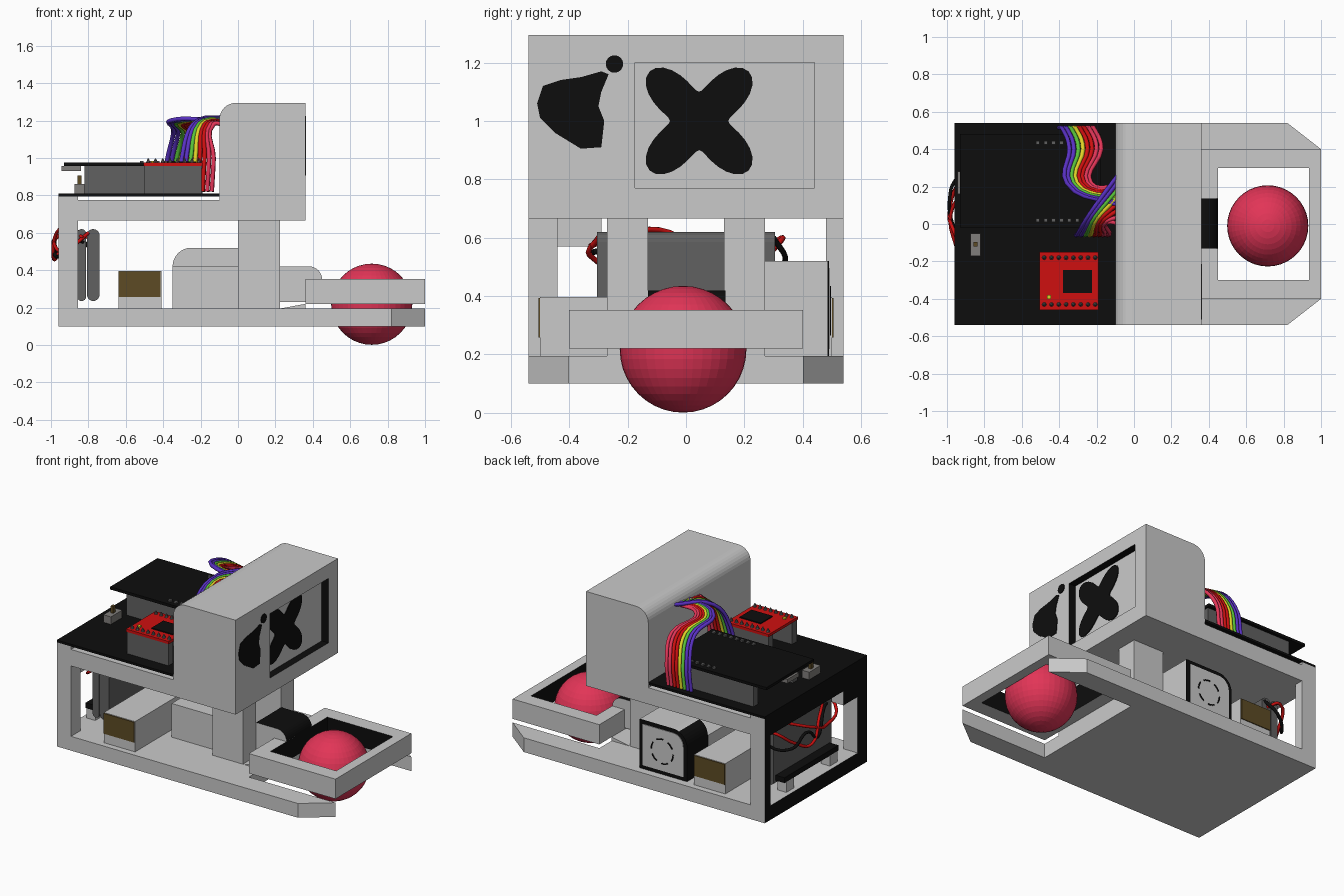
import bpy, bmesh, math
from mathutils import Vector

if "Cube" in bpy.data.objects:
    bpy.data.objects.remove(bpy.data.objects["Cube"])

def material(name, r, g, b):
    m = bpy.data.materials.new(name)
    m.diffuse_color = (r, g, b, 1)
    m.use_nodes = True
    m.node_tree.nodes["Principled BSDF"].inputs["Base Color"].default_value = m.diffuse_color
    return m

GRAY = material("light gray", .59, .59, .59)
BLACK = material("black", .004, .004, .004)
DARK = material("dark gray", .12, .12, .12)
MID = material("mid gray", .22, .21, .2)
BROWN = material("brown", .11, .07, .018)
CRIMSON = material("crimson", .76, .035, .095)
RED = material("board red", .62, .005, .005)
PURPLE = material("purple", .1, .03, .55)
GREEN = material("green", .1, .55, .04)
YELLOW = material("yellow", .75, .65, .02)

MAP = {'x': lambda a, b, c: (c, a, b), 'y': lambda a, b, c: (a, c, b), 'z': lambda a, b, c: (a, b, c)}

def finish(name, bm, mats, rule=None):
    bmesh.ops.recalc_face_normals(bm, faces=bm.faces)
    bm.normal_update()
    if rule:
        for f in bm.faces:
            f.material_index = 1 if rule(f.normal, f.calc_center_median()) else 0
    me = bpy.data.meshes.new(name)
    bm.to_mesh(me)
    bm.free()
    for m in mats:
        me.materials.append(m)
    ob = bpy.data.objects.new(name, me)
    bpy.context.collection.objects.link(ob)
    return ob

def prism(name, pts, axis, lo, hi, mat=GRAY, rule=None):
    """Extrude a flat outline along an axis; faces meeting the rule turn black."""
    bm = bmesh.new()
    a = [bm.verts.new(MAP[axis](p, q, lo)) for p, q in pts]
    b = [bm.verts.new(MAP[axis](p, q, hi)) for p, q in pts]
    bm.faces.new(a)
    bm.faces.new(b)
    for i in range(len(pts)):
        j = (i + 1) % len(pts)
        bm.faces.new((a[i], a[j], b[j], b[i]))
    return finish(name, bm, [mat, BLACK], rule)

def rect(a0, a1, b0, b1):
    return [(a0, b0), (a1, b0), (a1, b1), (a0, b1)]

def box(name, x0, x1, y0, y1, z0, z1, mat=GRAY, rule=None):
    return prism(name, rect(x0, x1, y0, y1), 'z', z0, z1, mat, rule)

def ring(name, outer, inner, axis, lo, hi):
    """Rectangular frame with black inner walls."""
    bm = bmesh.new()
    o, p, q, r = [[bm.verts.new(MAP[axis](*v, h)) for v in rc]
                  for rc, h in ((outer, lo), (outer, hi), (inner, lo), (inner, hi))]
    walls = []
    for i in range(4):
        j = (i + 1) % 4
        for s, t in ((o, p), (p, r), (o, q)):
            bm.faces.new((s[i], s[j], t[j], t[i]))
        walls.append(bm.faces.new((q[i], q[j], r[j], r[i])))
    for f in walls:
        f.material_index = 1
    return finish(name, bm, [GRAY, BLACK])

def arc(cx, cy, r, a0, a1, n=8):
    return [(cx + r * math.cos(math.radians(a0 + (a1 - a0) * i / n)),
             cy + r * math.sin(math.radians(a0 + (a1 - a0) * i / n))) for i in range(n + 1)]

def wire(name, pts, mat, radius=.012):
    cu = bpy.data.curves.new(name, 'CURVE')
    cu.dimensions = '3D'
    cu.bevel_depth, cu.bevel_resolution, cu.resolution_u = radius, 1, 5
    cu.use_fill_caps = True
    sp = cu.splines.new('BEZIER')
    sp.bezier_points.add(len(pts) - 1)
    for bp, co in zip(sp.bezier_points, pts):
        bp.co = Vector(co)
        bp.handle_left_type = bp.handle_right_type = 'AUTO'
    cu.materials.append(mat)
    ob = bpy.data.objects.new(name, cu)
    bpy.context.collection.objects.link(ob)
    bpy.ops.object.select_all(action='DESELECT')
    ob.select_set(True)
    bpy.context.view_layer.objects.active = ob
    bpy.ops.object.convert(target='MESH')

rear = lambda n, c: n.x < -.9 and c.x < -.95

# chassis: forked base plate, rear posts, roof slab
prism("base_plate", [(-.96, -.54), (.82, -.54), (1, -.4), (.36, -.4), (.36, .4), (1, .4), (.82, .54), (-.96, .54)],
      'z', .10, .195, GRAY, rear)
box("rear_post_front", -.96, -.855, -.54, -.44, .195, .795, GRAY, rear)
box("rear_post_back", -.96, -.855, .48, .54, .195, .795, GRAY, rear)
box("rear_header", -.96, -.855, -.44, .48, .665, .795, GRAY, rear)
box("rear_corner_filler", -.96, -.87, -.44, -.29, .57, .665, GRAY, rear)
box("roof_slab", -.855, -.10, -.54, .54, .665, .775)
for s, n in ((-1, "front"), (1, "back")):
    box("pillar_" + n, 0, .225, min(s * .13, s * .27), max(s * .13, s * .27), .195, .665)

# head with recessed screen
prism("head", [(.31, .665), (.31, 1.295), *arc(-.01, 1.205, .09, 90, 180), (-.10, .665)], 'y', -.54, .54)
ring("screen_bezel", rect(-.54, .54, .665, 1.295), rect(-.175, .44, .77, 1.2), 'x', .31, .36)
cross = []
for i in range(64):
    t = 2 * math.pi * i / 64
    r = .17 + .07 * math.cos(4 * (t - math.pi / 4))
    cross.append((.045 + r * math.cos(t), 1.0 + r * math.sin(t)))
prism("screen_cross", cross, 'x', .309, .315, BLACK)
prism("dark_patch", [(-.51, 1.06), (-.49, 1.12), (-.43, 1.14), (-.36, 1.15), (-.29, 1.17), (-.265, 1.16), (-.29, 1.1),
                     (-.30, 1.05), (-.28, 1.0), (-.29, .91), (-.36, .905), (-.45, .96), (-.50, 1.01)],
      'x', .358, .364, BLACK)
prism("dark_spot", arc(-.245, 1.195, .03, 0, 345, 15), 'x', .358, .364, BLACK)

# ball tray, ramp, guard and ball
ring("ball_tray", rect(.36, 1, -.4, .4), rect(.45, .935, -.3, .3), 'z', .22, .352)
prism("tray_ramp", [(.225, .195), (.36, .195), (.36, .22)], 'y', -.27, .27)
prism("intake_guard", [(.225, .23), (.45, .23), *arc(.38, .35, .07, 0, 90), (.225, .42)], 'y', -.13, .135,
      GRAY, lambda n, c: abs(n.y) < .5)
bm = bmesh.new()
bmesh.ops.create_uvsphere(bm, u_segments=40, v_segments=20, radius=.217)
bmesh.ops.translate(bm, verts=bm.verts, vec=(.715, -.01, .218))
finish("ball", bm, [CRIMSON])

# inner machinery
box("center_block", -.35, 0, -.2, .26, .195, .42)
box("motor_block", -.64, -.41, -.5, .5, .195, .397)
for s, n in ((-1, "front"), (1, "back")):
    box("motor_face_" + n, -.64, -.415, s * .502 - .004, s * .502 + .004, .258, .394, BROWN)

def cover_outline(d):
    return [(-d, .195 + d), (-d, .52 - d), *arc(-.25, .42, .1 - d, 90, 180), (-.35 + d, .195 + d)]

prism("side_cover", cover_outline(0), 'y', .27, .485, GRAY, lambda n, c: n.x < -.3)
prism("side_cover_rim", cover_outline(0), 'y', .485, .489, BLACK)
prism("side_cover_panel", cover_outline(.025), 'y', .488, .493, GRAY)
for k in range(6):
    a = 60 * k
    prism("cover_mark", arc(-.17, .35, .085, a, a + 35, 4) + arc(-.17, .35, .077, a + 35, a, 4), 'y', .492, .497, BLACK)

for k, (x0, x1) in enumerate(((-.86, -.812), (-.808, -.74))):
    r, c = (x1 - x0) / 2, (x0 + x1) / 2
    prism("battery_cell_%d" % k, arc(c, .62 - r, r, 0, 180) + arc(c, .235 + r, r, 180, 360), 'y', -.305, .305, DARK)
box("rear_connector", -.93, -.865, -.28, .29, .265, .30, BLACK)
for y in (-.23, .23):
    box("connector_foot", -.93, -.865, y - .04, y + .04, .195, .265)
wire("battery_wire_red", [(-.78, .3, .56), (-.86, .33, .6), (-.95, .2, .5), (-.985, .08, .46), (-.97, -.02, .6),
                          (-.88, -.2, .62), (-.83, -.33, .57)], RED, .01)
wire("battery_wire_red_low", [(-.8, -.3, .6), (-.87, -.33, .54), (-.95, -.12, .5), (-.98, .05, .56), (-.9, .2, .62)], RED, .01)
wire("battery_wire_black", [(-.76, .3, .6), (-.83, .34, .52), (-.95, .24, .48), (-.985, .14, .56), (-.97, .0, .47),
                            (-.88, -.2, .57), (-.83, -.32, .55)], BLACK, .01)

# circuit boards on top
box("main_board", -.96, -.10, -.54, .54, .795, .81, BLACK)
box("controller_board", -.93, -.18, -.02, .48, .957, .975, BLACK)
for y in (.02, .435):
    box("controller_header", -.82, -.19, y - .025, y + .025, .81, .957, DARK)
    for k in range(8):
        x = -.22 - .042 * k
        box("controller_pin", x - .01, x + .01, y - .01, y + .01, .975, .985, DARK)
box("usb_port", -.945, -.84, .16, .28, .93, .957, MID)
box("driver_board", -.505, -.19, -.46, -.15, .957, .975, RED)
box("driver_chip", -.38, -.225, -.37, -.245, .975, .982, BLACK)
box("driver_light", -.465, -.445, -.4, -.38, .975, .985, YELLOW)
for y in (-.43, -.18):
    box("driver_header", -.5, -.195, y - .025, y + .025, .81, .957, DARK)
    for k in range(8):
        bm = bmesh.new()
        bmesh.ops.create_cone(bm, cap_ends=True, segments=8, radius1=.012, radius2=.003, depth=.024)
        bmesh.ops.translate(bm, verts=bm.verts, vec=(-.48 + .039 * k, y, .986))
        finish("driver_pin", bm, [DARK])
box("switch_body", -.875, -.82, -.17, -.05, .81, .86, MID)
box("switch_lever", -.857, -.838, -.12, -.095, .86, .905, BROWN)

# two ribbons of coloured wires from the boards into the head
for i, m in enumerate((PURPLE, PURPLE, GREEN, YELLOW, RED, RED, CRIMSON, CRIMSON)):
    t = i / 7
    x = -.38 + .17 * t
    wire("ribbon_wire_%d" % i, [(x - .02, .515, .82), (x, .505, .98), (x + .035, .40, 1.14 - .03 * t),
                                (x + .02 - .04 * t, .22, 1.2 - .02 * t), (-.08, .1 + .1 * t, 1.2)], m)
    x = -.31 + .17 * t
    wire("lower_wire_%d" % i, [(x, -.06, .82), (x + .01, -.05, 1.0), (x + .07 - .06 * t, .05 - .04 * t, 1.18),
                               (-.08, .27 - .27 * t, 1.22 - .04 * t)], m)
